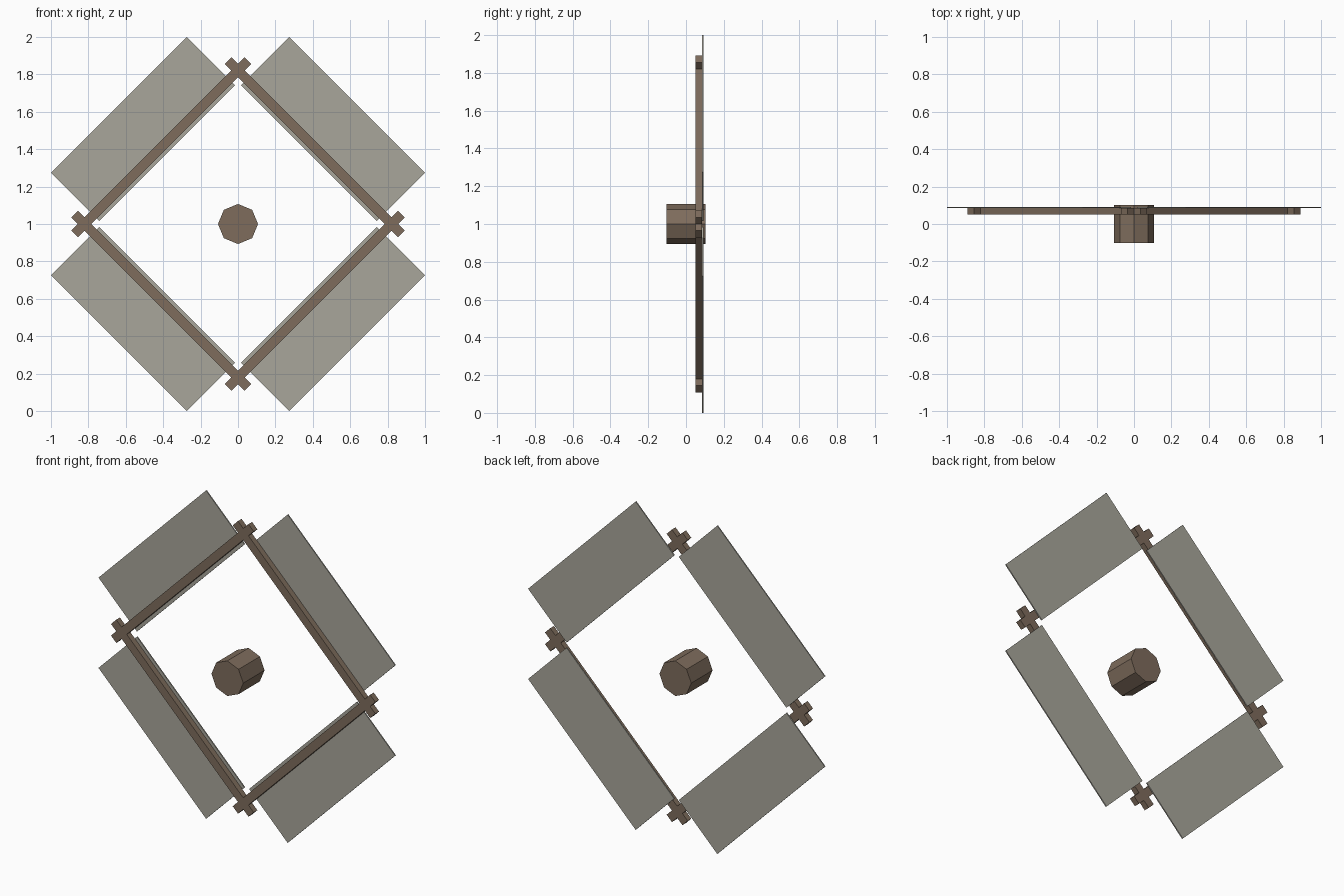
import bpy, math
from mathutils import Matrix, Vector

if "Cube" in bpy.data.objects:
    bpy.data.objects.remove(bpy.data.objects["Cube"])


def material(name, srgb):
    m = bpy.data.materials.new(name)
    lin = [((c / 255 + 0.055) / 1.055) ** 2.4 for c in srgb]
    m.diffuse_color = (*lin, 1)
    m.use_nodes = True
    m.node_tree.nodes["Principled BSDF"].inputs["Base Color"].default_value = m.diffuse_color
    return m


WOOD = material("brown wood", (126, 108, 92))
CLOTH = material("grey canvas", (168, 166, 155))
CENTRE = Vector((0, 0, 1))


def radial_box(name, angle, r0, r1, half_len, y0, y1, mat):
    """Box spanning r0..r1 outward from the hub, turned about the y axis."""
    bpy.ops.mesh.primitive_cube_add(size=1)
    ob = bpy.context.object
    ob.name = name
    size = Matrix.Diagonal((2 * half_len, y1 - y0, r1 - r0, 1))
    move = Matrix.Translation((0, (y0 + y1) / 2, (r0 + r1) / 2))
    ob.data.transform(Matrix.Translation(CENTRE) @ Matrix.Rotation(angle, 4, 'Y') @ move @ size)
    ob.data.materials.append(mat)


# Four crossing frame beams, each with a thin sail panel behind it
for i in range(4):
    a = math.radians(45 + 90 * i)
    radial_box(f"frame_beam_{i + 1}", a, 0.555, 0.605, 0.655, 0.05, 0.085, WOOD)
    radial_box(f"sail_panel_{i + 1}", a, 0.535, 0.9016, 0.5127, 0.085, 0.092, CLOTH)

# Eight-sided hub along the y axis
bpy.ops.mesh.primitive_cylinder_add(vertices=8, radius=0.107, depth=0.205)
hub = bpy.context.object
hub.name = "hub"
hub.data.transform(Matrix.Translation(CENTRE) @ Matrix.Rotation(math.pi / 2, 4, 'X'))
hub.data.materials.append(WOOD)
